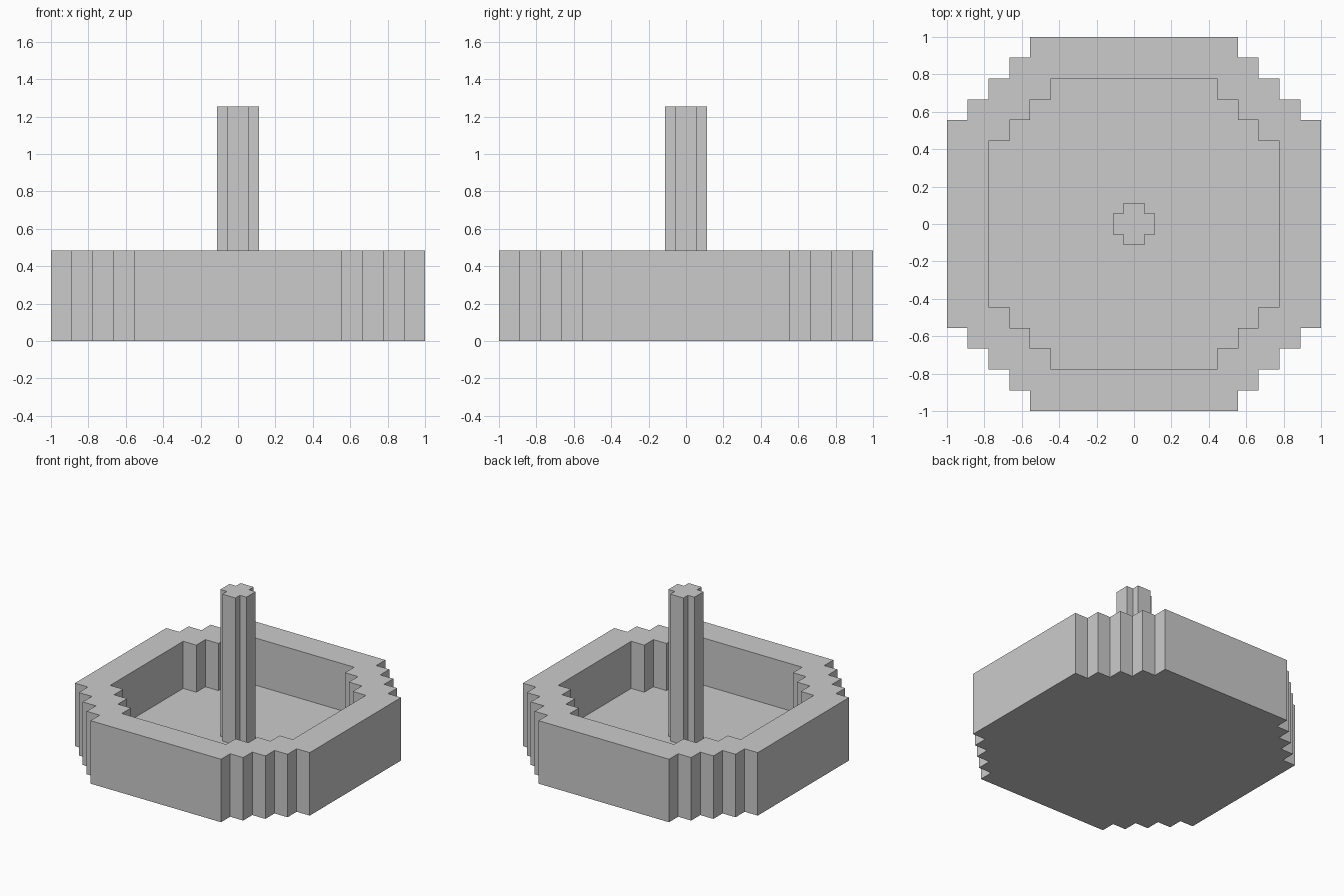
import bpy, bmesh

if "Cube" in bpy.data.objects:
    bpy.data.objects.remove(bpy.data.objects["Cube"])

U = 1 / 9            # stair-step size
RIM, FLOOR, TOP = 0.485, 0.122, 1.253


def stepped_outline(half_flat, steps, u):
    """Counter-clockwise octagon-like outline with stair-stepped corners."""
    far = half_flat + steps
    quarter = []
    for i in range(steps):
        quarter += [(far - i, half_flat + i), (far - i - 1, half_flat + i)]
    quarter.append((half_flat, far))
    points = []
    for _ in range(4):
        points += [(x * u, y * u) for x, y in quarter]
        quarter = [(-y, x) for x, y in quarter]
    return points


def ring(bm, outline, z):
    return [bm.verts.new((x, y, z)) for x, y in outline]


def walls(bm, a, b):
    n = len(a)
    for i in range(n):
        j = (i + 1) % n
        bm.faces.new((a[i], a[j], b[j], b[i]))


def finish(bm, name):
    bmesh.ops.recalc_face_normals(bm, faces=bm.faces[:])
    mesh = bpy.data.meshes.new(name)
    bm.to_mesh(mesh)
    bm.free()
    obj = bpy.data.objects.new(name, mesh)
    bpy.context.collection.objects.link(obj)
    return obj


# Basin: stepped outer wall, hollow inside, flat rim
bm = bmesh.new()
outer, inner = stepped_outline(5, 4, U), stepped_outline(4, 3, U)
bottom, rim_out = ring(bm, outer, 0), ring(bm, outer, RIM)
rim_in, floor = ring(bm, inner, RIM), ring(bm, inner, FLOOR)
walls(bm, bottom, rim_out)
walls(bm, rim_in, floor)
bm.faces.new(bottom[::-1])
bm.faces.new(floor)
rim_edges = [bm.edges.get((r[i - 1], r[i])) for r in (rim_out, rim_in) for i in range(len(r))]
bmesh.ops.triangle_fill(bm, edges=rim_edges, use_beauty=True, normal=(0, 0, 1))
finish(bm, "basin")

# Centre post: cross-shaped column standing on the basin floor
bm = bmesh.new()
cross = stepped_outline(1, 1, U / 2)
low, high = ring(bm, cross, FLOOR), ring(bm, cross, TOP)
walls(bm, low, high)
bm.faces.new(low[::-1])
bm.faces.new(high)
finish(bm, "centre_post")
